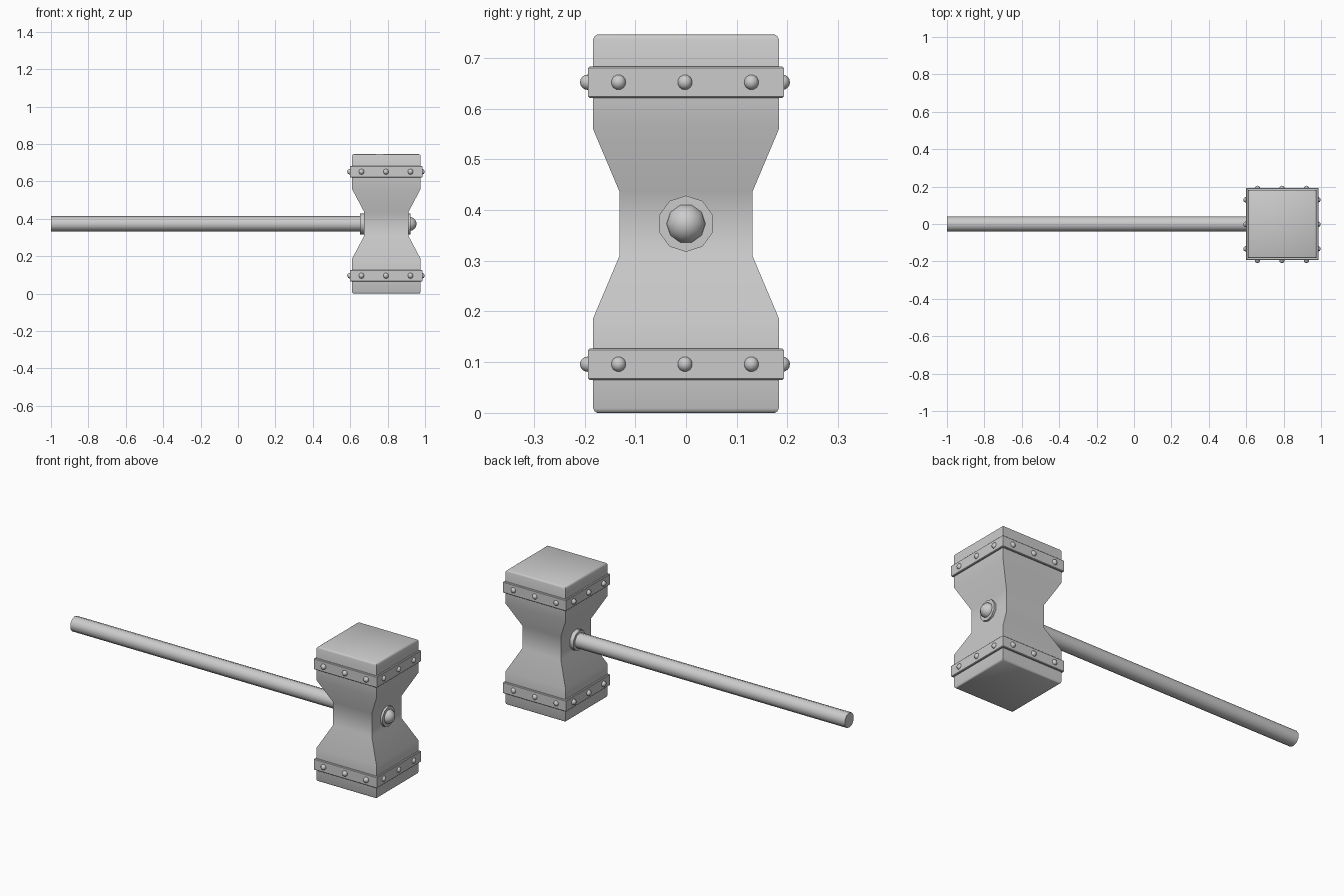
import bpy, bmesh, math
from mathutils import Matrix

if "Cube" in bpy.data.objects:
    bpy.data.objects.remove(bpy.data.objects["Cube"])

CX, MID = 0.793, 0.373   # head centre in x, handle height


def finish(bm, name, angle=35):
    bmesh.ops.recalc_face_normals(bm, faces=bm.faces)
    me = bpy.data.meshes.new(name)
    bm.to_mesh(me)
    bm.free()
    ob = bpy.data.objects.new(name, me)
    bpy.context.collection.objects.link(ob)
    bpy.ops.object.select_all(action='DESELECT')
    ob.select_set(True)
    bpy.context.view_layer.objects.active = ob
    bpy.ops.object.shade_smooth_by_angle(angle=math.radians(angle))
    return ob


def square_loft(name, profile):
    """Stack of rectangular rings: (z, half x, half y)."""
    bm = bmesh.new()
    rings = [[bm.verts.new((CX + sx * hx, sy * hy, z))
              for sx, sy in ((-1, -1), (1, -1), (1, 1), (-1, 1))]
             for z, hx, hy in profile]
    for a, b in zip(rings, rings[1:]):
        for i in range(4):
            j = (i + 1) % 4
            bm.faces.new((a[i], a[j], b[j], b[i]))
    bm.faces.new(rings[0])
    bm.faces.new(rings[-1])
    return finish(bm, name)


def rod(name, x0, x1, r, sides=10):
    """Cylinder along x at handle height, one corner pointing up."""
    bm = bmesh.new()
    m = Matrix.Translation(((x0 + x1) / 2, 0, MID)) @ Matrix.Rotation(math.pi / 2, 4, 'Y')
    bmesh.ops.create_cone(bm, cap_ends=True, segments=sides, radius1=r, radius2=r,
                          depth=x1 - x0, matrix=m @ Matrix.Rotation(math.pi / 2, 4, 'Z'))
    # put a corner on the vertical axis whatever the primitive's start angle
    top = max(v.co.z for v in bm.verts) - MID
    if top < r * 0.99:
        bmesh.ops.rotate(bm, verts=bm.verts, cent=(0, 0, MID),
                         matrix=Matrix.Rotation(math.pi / sides, 3, 'X'))
    return finish(bm, name, 40)


# Head: square block pinched to a narrow waist, rims softened
H = 0.183
half = [(0, H - 0.008, H - 0.008), (0.003, H - 0.003, H - 0.003), (0.009, H, H),
        (0.187, H, H), (0.310, 0.118, 0.131)]
square_loft("hammer_head", half + [(2 * MID - z, a, b) for z, a, b in reversed(half)])

# Bands with rivets on all four sides
for label, zc in (("lower", 0.096), ("upper", 0.652)):
    b, h, c = 0.193, 0.031, 0.003
    square_loft(label + "_band", [(zc - h, b - c, b - c), (zc - h + c, b, b),
                                  (zc + h - c, b, b), (zc + h, b - c, b - c)])
    bm = bmesh.new()
    for side in range(4):
        for off in (-0.131, 0, 0.131):
            m = (Matrix.Translation((CX - 0.002, -0.002, zc)) @
                 Matrix.Rotation(side * math.pi / 2, 4, 'Z') @
                 Matrix.Translation((off, -0.192, 0)))
            bmesh.ops.create_uvsphere(bm, u_segments=10, v_segments=8, radius=0.015, matrix=m)
    finish(bm, label + "_rivets", 60)

# Handle, its collars and the domed end bolt
rod("handle", -1.0, 0.72, 0.041)
rod("handle_collar", 0.652, 0.70, 0.0555)
rod("bolt_washer", 0.89, 0.923, 0.0555)
bm = bmesh.new()
bmesh.ops.create_uvsphere(bm, u_segments=10, v_segments=8, radius=0.04,
                          matrix=Matrix.Translation((0.915, 0, MID)) @
                          Matrix.Rotation(math.pi / 2, 4, 'Y'))
finish(bm, "end_bolt", 60)
